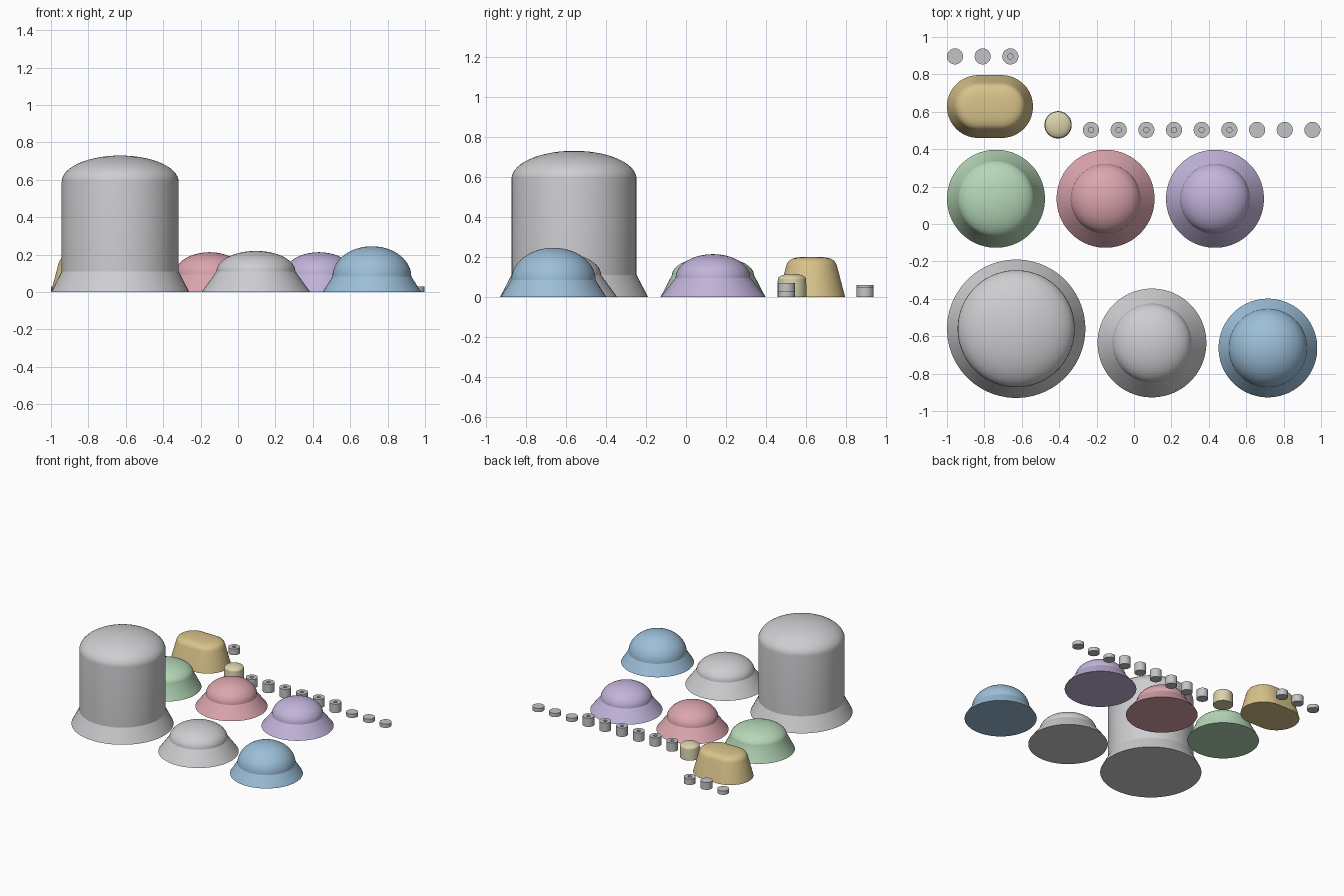
import bpy, bmesh
from math import sin, cos, pi, radians

if "Cube" in bpy.data.objects:
    bpy.data.objects.remove(bpy.data.objects["Cube"], do_unlink=True)


def material(name, rgb):
    # sRGB bytes to a linear flat colour
    col = [((c / 255 + 0.055) / 1.055) ** 2.4 for c in rgb] + [1.0]
    m = bpy.data.materials.new(name)
    m.use_nodes = True
    m.diffuse_color = col
    m.node_tree.nodes["Principled BSDF"].inputs["Base Color"].default_value = col
    return m


GREY = material("light grey", (206, 206, 209))
BLUE = material("soft blue", (156, 191, 217))
GREEN = material("soft green", (182, 216, 184))
PINK = material("soft pink", (219, 165, 174))
PURPLE = material("soft purple", (194, 180, 219))
SAND = material("sand yellow", (217, 195, 138))
CREAM = material("pale cream", (218, 211, 172))
SILVER = material("stud grey", (196, 196, 199))


def loft(name, x, y, profile, mat, straight=0.0, sides=64):
    """Stack rounded rings (radius, height); straight stretches them along x."""
    bm = bmesh.new()
    rings = []
    for r, z in profile:
        ring = []
        for i in range(sides):
            a = 2 * pi * (i + 0.5) / sides
            shift = straight if cos(a) > 0 else -straight
            ring.append(bm.verts.new((r * cos(a) + shift, r * sin(a), z)))
        rings.append(ring)
    for low, high in zip(rings, rings[1:]):
        for i in range(sides):
            j = (i + 1) % sides
            bm.faces.new((low[i], low[j], high[j], high[i]))
    bm.faces.new(rings[0][::-1])
    bm.faces.new(rings[-1])
    mesh = bpy.data.meshes.new(name)
    bm.to_mesh(mesh)
    bm.free()
    mesh.materials.append(mat)
    ob = bpy.data.objects.new(name, mesh)
    ob.location = (x, y, 0)
    bpy.context.collection.objects.link(ob)
    bpy.ops.object.select_all(action="DESELECT")
    ob.select_set(True)
    bpy.context.view_layer.objects.active = ob
    bpy.ops.object.shade_smooth_by_angle(angle=radians(25))
    return ob


def cap(r, z0, z1, steps=14):
    """Elliptical dome profile from radius r at z0 up to z1."""
    angles = [0.5 * pi * 0.985 * i / steps for i in range(steps + 1)]
    return [(r * cos(a), z0 + (z1 - z0) * sin(a)) for a in angles]


def stud(name, x, y, height, hole):
    """Short disc, with a small blind hole in the top where wanted."""
    r = 0.043
    profile = [(r, 0), (r, height)]
    if hole:
        profile += [(0.014, height), (0.014, height - 0.02)]
    loft(name, x, y, profile, SILVER, sides=32)


# Tall domed cylinder on a flared skirt
loft("tall_dome", -0.63, -0.56, [(0.37, 0), (0.313, 0.11)] + cap(0.313, 0.59, 0.73), GREY)

# Low domes: name, x, y, skirt radius, dome radius, crease height, top, colour
for name, x, y, base, r, crease, top, mat in (
    ("grey_dome", 0.096, -0.636, 0.291, 0.211, 0.11, 0.22, GREY),
    ("blue_dome", 0.716, -0.663, 0.264, 0.211, 0.083, 0.245, BLUE),
    ("green_dome", -0.738, 0.135, 0.262, 0.205, 0.11, 0.2, GREEN),
    ("pink_dome", -0.152, 0.135, 0.262, 0.187, 0.095, 0.213, PINK),
    ("purple_dome", 0.433, 0.135, 0.262, 0.187, 0.095, 0.213, PURPLE),
    ("cream_button", -0.406, 0.53, 0.073, 0.071, 0.088, 0.115, CREAM),
):
    loft(name, x, y, [(base, 0)] + cap(r, crease, top), mat)

# Oblong tapered block with a rounded top edge
loft("oblong_block", -0.77, 0.628,
     [(0.168, 0), (0.127, 0.155), (0.122, 0.168), (0.112, 0.181),
      (0.095, 0.191), (0.07, 0.197), (0.03, 0.2)], SAND, straight=0.062)

# Long row: six tall studs with holes, then three flat ones
for i in range(9):
    tall = i < 6
    stud(f"row_stud_{i + 1}", -0.23 + 0.148 * i, 0.503, 0.07 if tall else 0.03, tall)

# Back row of three studs
for i, height in enumerate((0.03, 0.058, 0.048)):
    stud(f"back_stud_{i + 1}", -0.957 + 0.148 * i, 0.896, height, i == 2)
